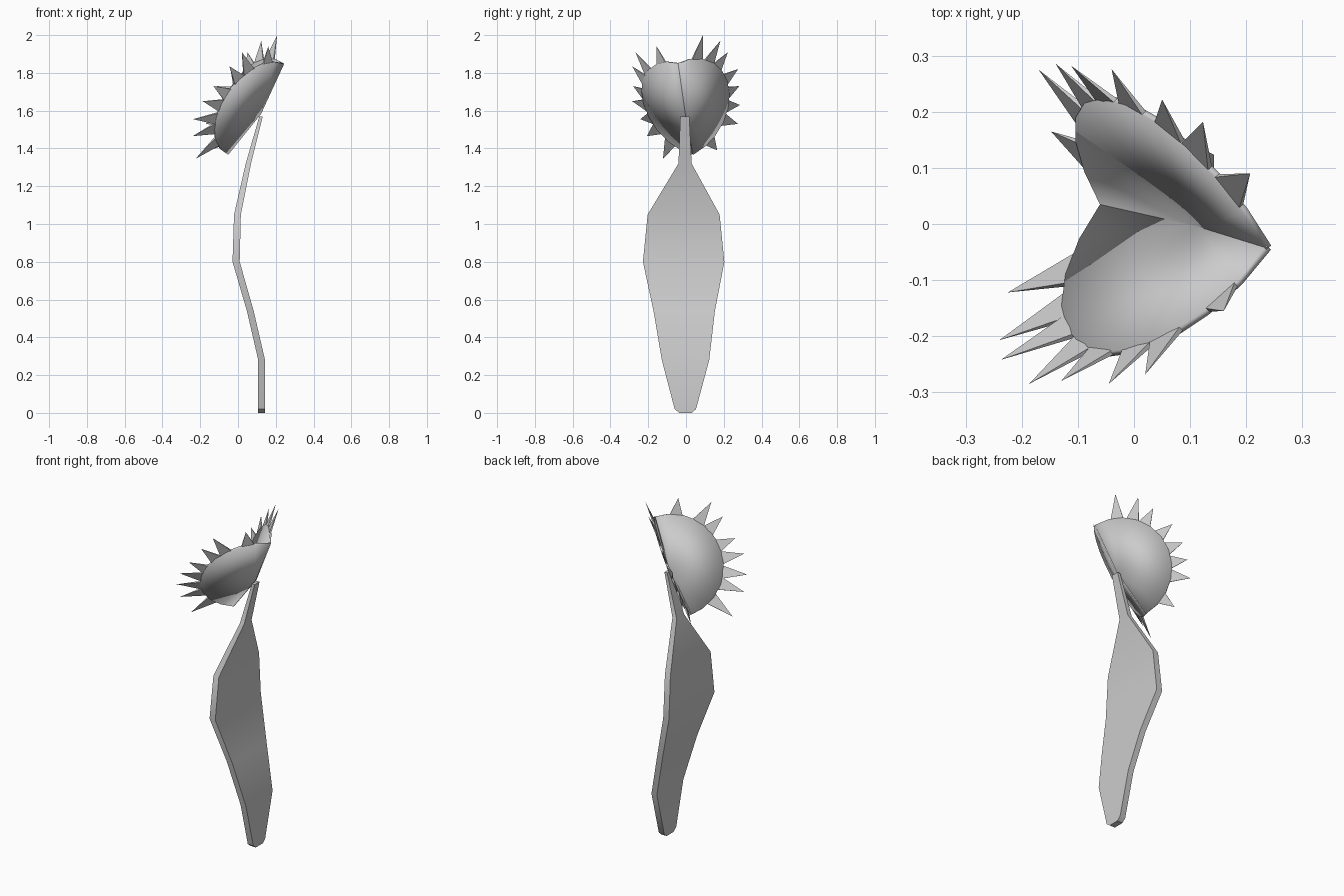
import bpy, bmesh
from math import pi, sin, cos, atan2, radians
from mathutils import Vector

if "Cube" in bpy.data.objects:
    bpy.data.objects.remove(bpy.data.objects["Cube"])


def finish(name, bm, smooth=True):
    bmesh.ops.recalc_face_normals(bm, faces=bm.faces)
    me = bpy.data.meshes.new(name)
    bm.to_mesh(me)
    bm.free()
    ob = bpy.data.objects.new(name, me)
    bpy.context.collection.objects.link(ob)
    if smooth:
        bpy.ops.object.select_all(action='DESELECT')
        ob.select_set(True)
        bpy.context.view_layer.objects.active = ob
        bpy.ops.object.shade_smooth_by_angle(angle=radians(35))
    return ob


# Leaf blade: z, centre x, left y, right y, half thickness
rows = [(0.00, 0.125, -0.035, 0.03, 0.018), (0.02, 0.125, -0.06, 0.053, 0.018),
        (0.28, 0.125, -0.128, 0.123, 0.018), (0.54, 0.065, -0.172, 0.153, 0.018),
        (0.80, -0.01, -0.228, 0.203, 0.019), (1.05, -0.003, -0.203, 0.178, 0.018),
        (1.32, 0.055, -0.04, 0.03, 0.014), (1.57, 0.122, -0.03, 0.017, 0.009)]
bm = bmesh.new()
rings = [[bm.verts.new(p) for p in ((x - t, a, z), (x + t, a, z), (x + t, b, z), (x - t, b, z))]
         for z, x, a, b, t in rows]
for lo, hi in zip(rings, rings[1:]):
    for i in range(4):
        j = (i + 1) % 4
        bm.faces.new((lo[i], lo[j], hi[j], hi[i]))
bm.faces.new(rings[0])
bm.faces.new(rings[-1])
finish("leaf_blade", bm)

# Trap frame: hinge ends and the hinge's bulged middle
A, B = Vector((-0.055, 0.035, 1.37)), Vector((0.24, -0.042, 1.85))
H = Vector((0.118, -0.004, 1.585))
M, R = (A + B) / 2, (B - A).length / 2
U = (B - A).normalized()
SEGS, THICK = 11, 0.012


def trap_half(side, out, tips):
    V = (out - U * out.dot(U)).normalized()
    N = U.cross(V)

    def rim(t, r=R):
        return M + U * cos(t) * r + V * sin(t) * r

    # Half-disc lobe fanned out from the hinge
    bm = bmesh.new()
    hub = bm.verts.new(H)
    edge = [bm.verts.new(rim(pi * i / SEGS)) for i in range(SEGS + 1)]
    for a, b in zip(edge, edge[1:]):
        bm.faces.new((hub, a, b))
    lobe = finish("trap_lobe_" + side, bm)
    mod = lobe.modifiers.new("thickness", 'SOLIDIFY')
    mod.thickness, mod.offset = THICK, 0

    # Teeth along the rim, leaning inwards
    bm = bmesh.new()
    for tip in tips:
        tip = Vector(tip)
        d = tip - M
        t = atan2(d.dot(V), d.dot(U))
        c = rim(t, R * 0.97)
        tan = (V * cos(t) - U * sin(t)) * 0.036
        n = N * 0.005
        base = [bm.verts.new(c + p) for p in (tan + n, tan - n, -tan - n, -tan + n)]
        apex = bm.verts.new(tip)
        bm.faces.new(base)
        for i in range(4):
            bm.faces.new((base[i], base[(i + 1) % 4], apex))
    finish("trap_teeth_" + side, bm, False)


trap_half("front", Vector((-0.162, -0.226, 0.063)), [
    (-0.225, -0.122, 1.345), (-0.24, -0.207, 1.465), (-0.237, -0.242, 1.555),
    (-0.187, -0.285, 1.65), (-0.13, -0.28, 1.73), (-0.045, -0.285, 1.835),
    (0.02, -0.268, 1.91), (0.16, -0.155, 1.94)])
trap_half("back", Vector((-0.127, 0.226, 0.114)), [
    (-0.148, 0.165, 1.39), (-0.17, 0.275, 1.53), (-0.14, 0.286, 1.63),
    (-0.112, 0.282, 1.73), (-0.04, 0.276, 1.82), (0.05, 0.222, 1.91),
    (0.123, 0.182, 1.97), (0.207, 0.09, 2.0)])
